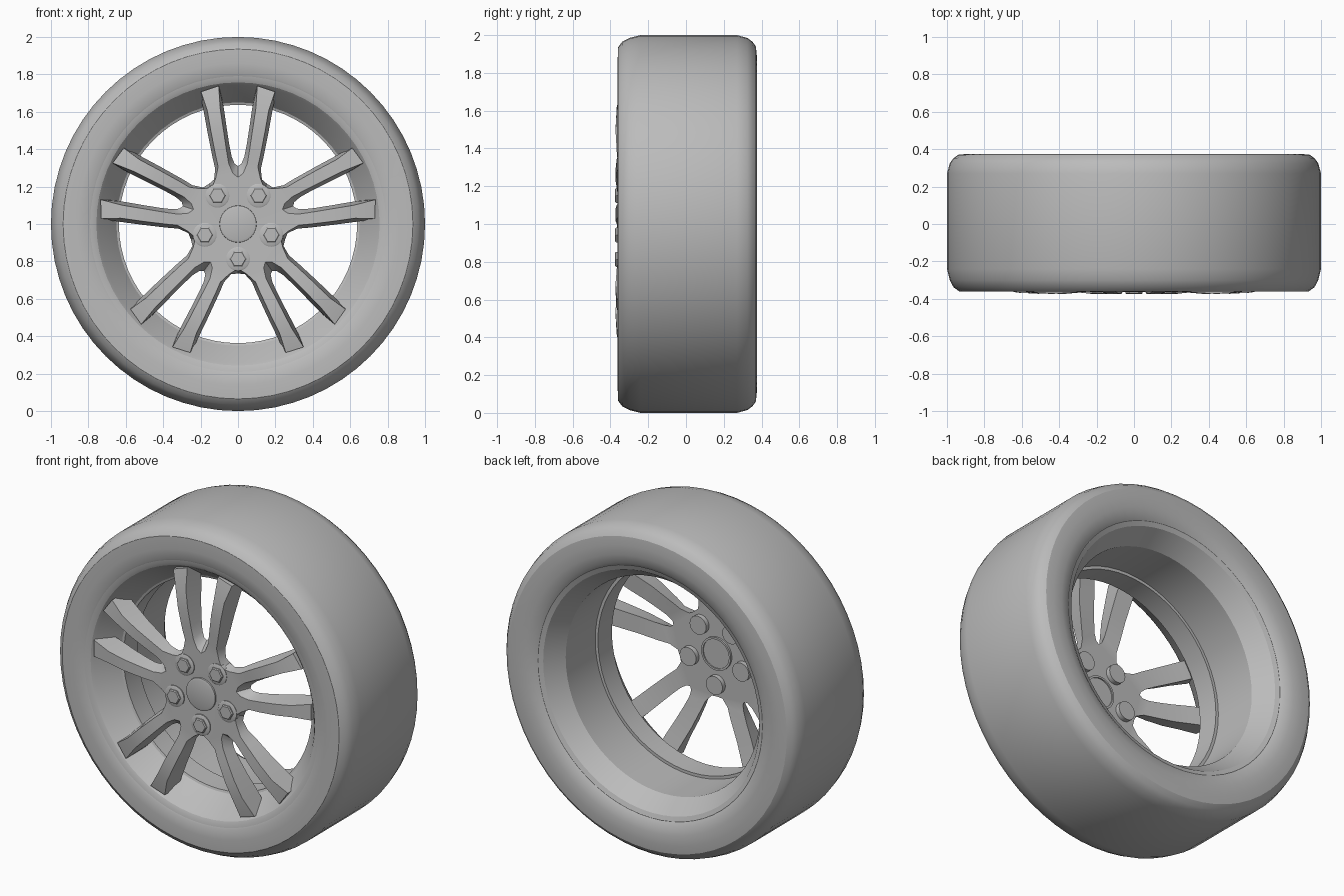
import bpy, bmesh, math
from mathutils import Vector, Matrix

if "Cube" in bpy.data.objects:
    bpy.data.objects.remove(bpy.data.objects["Cube"], do_unlink=True)

grey = bpy.data.materials.new("plain_grey")
grey.use_nodes = True
colour = (0.5, 0.5, 0.5, 1)
grey.diffuse_color = colour
grey.node_tree.nodes["Principled BSDF"].inputs["Base Color"].default_value = colour

AXLE = Vector((0, 0, 1))


def finish(bm, name, angle=30):
    bmesh.ops.remove_doubles(bm, verts=bm.verts, dist=0.0005)
    bmesh.ops.recalc_face_normals(bm, faces=bm.faces)
    mesh = bpy.data.meshes.new(name)
    bm.to_mesh(mesh)
    bm.free()
    mesh.materials.append(grey)
    ob = bpy.data.objects.new(name, mesh)
    ob.location = AXLE
    bpy.context.collection.objects.link(ob)
    bpy.ops.object.select_all(action="DESELECT")
    bpy.context.view_layer.objects.active = ob
    ob.select_set(True)
    bpy.ops.object.shade_smooth_by_angle(angle=math.radians(angle))
    return ob


def lathe(name, profile, steps=64, closed=True, centre=(0, 0), angle=30):
    """Spin (radius, y) points around the axle direction."""
    bm = bmesh.new()
    rings = []
    for i in range(steps):
        a = math.tau * i / steps
        rings.append([bm.verts.new((centre[0] + r * math.cos(a), y, centre[1] + r * math.sin(a)))
                      for r, y in profile])
    n = len(profile)
    for i in range(steps):
        p, q = rings[i], rings[(i + 1) % steps]
        for j in range(n if closed else n - 1):
            k = (j + 1) % n
            bm.faces.new((p[j], p[k], q[k], q[j]))
    if not closed:
        bm.faces.new([ring[0] for ring in rings])
        bm.faces.new([ring[-1] for ring in rings])
    return finish(bm, name, angle)


# Tyre with rounded shoulders
lathe("tyre", [(.78, -.345), (.80, -.355), (.86, -.362), (.935, -.360), (.965, -.338),
               (.985, -.30), (1, -.24), (1, .27), (.985, .325), (.965, .352),
               (.94, .37), (.89, .375), (.83, .372), (.78, .36), (.755, .343)])

# Rim: front lip, dish, inner ring, barrel and flared back
lathe("rim", [(.80, -.352), (.775, -.348), (.757, -.340), (.743, -.325), (.65, -.20),
              (.637, -.195), (.637, -.06), (.655, -.06), (.655, .225), (.73, .335),
              (.755, .345), (.78, .34)], angle=22)

# Half of a split spoke: paired edge points from hub valley to tip (x, radial)
inner_edge = [(0, .31), (.018, .322), (.034, .36), (.046, .42), (.06, .51), (.076, .62), (.098, .74)]
outer_edge = [(.156, .214), (.128, .238), (.122, .295), (.137, .36), (.163, .49), (.183, .60), (.203, .705)]
front_y = [-.356, -.356, -.359, -.366, -.373, -.367, -.342]
back_y = [-.30, -.30, -.295, -.285, -.27, -.245, -.22]
# How far the front of the inner valley is scooped toward the hub
scoop = [.06, .045, .025, .01, 0, 0, 0]


def spokes():
    bm = bmesh.new()
    rows = []
    last = len(inner_edge) - 1
    for i, (a, b) in enumerate(zip(inner_edge, outer_edge)):
        a, b = Vector(a), Vector(b)
        # Bevel: the front surface is narrower than the back
        inset = {0: 0, 1: .08, last: .05}.get(i, .18)
        fa = a.lerp(b, inset) - Vector((0, scoop[i]))
        fb = b.lerp(a, inset) if i else b * .9
        rows.append([bm.verts.new((p.x, y, p.y)) for p, y in
                     ((a, back_y[i]), (fa, front_y[i]), (fb, front_y[i]), (b, back_y[i]))])
    for p, q in zip(rows, rows[1:]):
        for j in range(4):
            k = (j + 1) % 4
            bm.faces.new((p[j], p[k], q[k], q[j]))
    bm.faces.new(rows[-1])
    # Hub wedges, front and back
    front = bm.verts.new((0, -.348, 0))
    back = bm.verts.new((0, -.30, 0))
    bm.faces.new((front, rows[0][1], rows[0][2]))
    bm.faces.new((back, rows[0][3], rows[0][0]))
    # Mirror the half, then repeat five times around the axle
    half = bm.verts[:] + bm.edges[:] + bm.faces[:]
    dup = bmesh.ops.duplicate(bm, geom=half)["geom"]
    bmesh.ops.scale(bm, vec=(-1, 1, 1), verts=[g for g in dup if isinstance(g, bmesh.types.BMVert)])
    pair = bm.verts[:] + bm.edges[:] + bm.faces[:]
    for n in range(1, 5):
        dup = bmesh.ops.duplicate(bm, geom=pair)["geom"]
        bmesh.ops.rotate(bm, cent=(0, 0, 0), matrix=Matrix.Rotation(math.tau * n / 5, 3, "Y"),
                         verts=[g for g in dup if isinstance(g, bmesh.types.BMVert)])
    return finish(bm, "spokes_and_hub", 40)


spokes()

# Centre cap and the short boss behind it
lathe("centre_cap", [(.085, -.364), (.098, -.360), (.10, -.34)], 40, False)
lathe("hub_boss", [(.10, -.31), (.10, -.288), (.088, -.288), (.088, -.295)], 40, False)

# Wheel bolts: collar through the hub and hexagonal head
for n in range(5):
    a = math.radians(54 + 72 * n)
    c = (.187 * math.cos(a), .187 * math.sin(a))
    lathe(f"bolt_collar_{n + 1}", [(.056, -.363), (.064, -.359), (.064, -.33), (.056, -.32), (.056, -.272)],
          24, False, c)
    lathe(f"bolt_head_{n + 1}", [(.040, -.375), (.046, -.370), (.046, -.35)], 6, False, c, 20)
